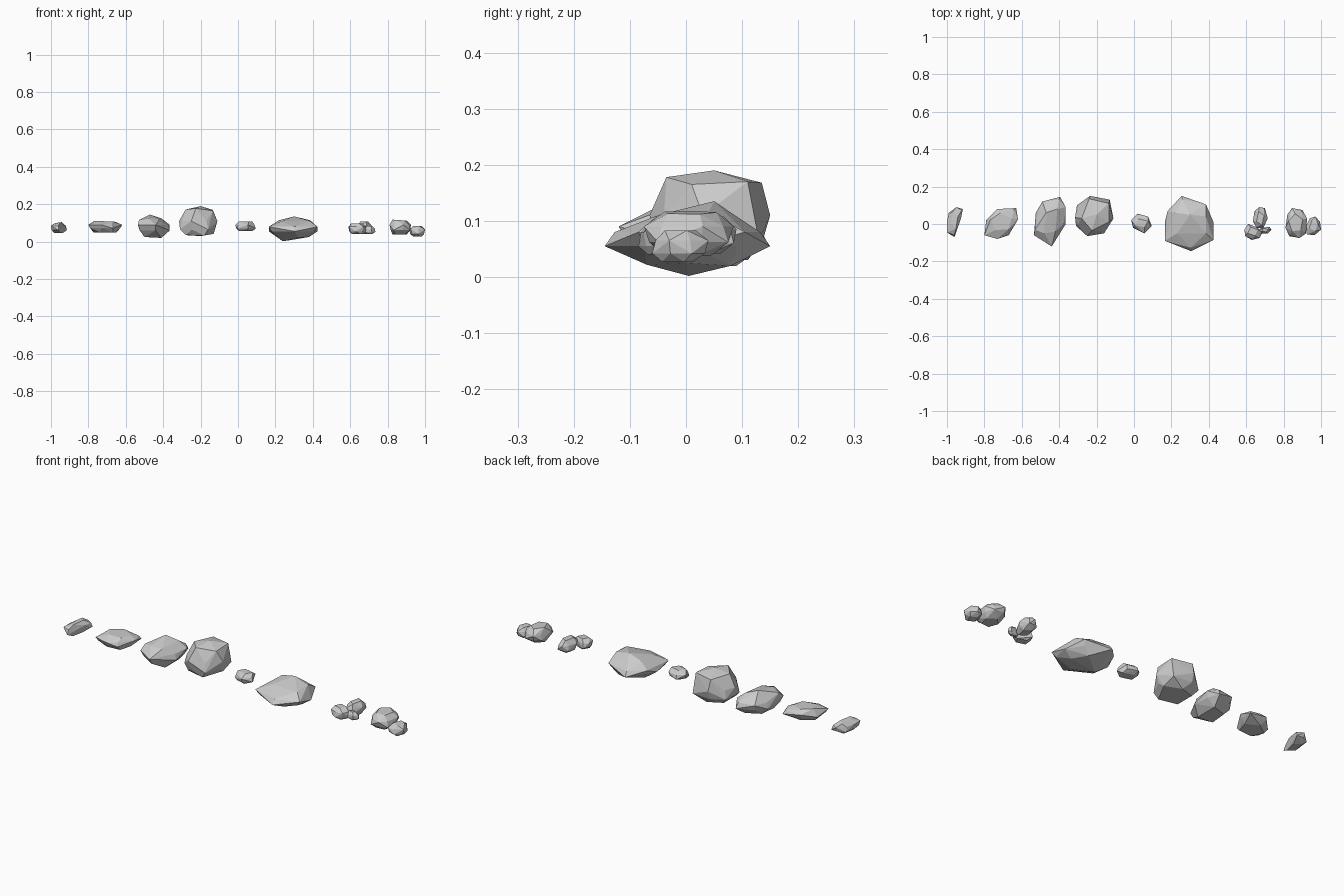
import bpy, bmesh, math


def rock(name, outline, low, high, crown, base):
    """Faceted stone: hull of a plan outline (zigzag belt), crown points and base points."""
    cx = sum(p[0] for p in outline) / len(outline)
    cy = sum(p[1] for p in outline) / len(outline)
    pts = list(crown) + list(base)
    for i, (x, y) in enumerate(outline):
        a, b = (low, high) if i % 2 else (high, low)
        pts.append((x, y, a))
        pts.append((cx + (x - cx) * 0.88, cy + (y - cy) * 0.88, b))
    bm = bmesh.new()
    for p in pts:
        bm.verts.new(p)
    res = bmesh.ops.convex_hull(bm, input=bm.verts[:])
    inner = [g for g in res["geom_interior"] if isinstance(g, bmesh.types.BMVert)]
    bmesh.ops.delete(bm, geom=inner, context='VERTS')
    bmesh.ops.dissolve_limit(bm, angle_limit=math.radians(4), verts=bm.verts[:], edges=bm.edges[:])
    bmesh.ops.recalc_face_normals(bm, faces=bm.faces[:])
    me = bpy.data.meshes.new(name)
    bm.to_mesh(me)
    bm.free()
    ob = bpy.data.objects.new(name, me)
    bpy.context.collection.objects.link(ob)


def ring(x, y, rx, ry, z, tilt=0.0, n=4, turn=0.4):
    """Small tilted cap polygon used as crown or base."""
    return [(x + rx * math.cos(turn + i * math.tau / n), y + ry * math.sin(turn + i * math.tau / n),
             z + tilt * math.cos(turn + i * math.tau / n)) for i in range(n)]


# narrow sliver at the far left
rock("sliver_stone",
     [(-1, .01), (-.99, .06), (-.95, .09), (-.915, .08), (-.925, .03), (-.96, -.07), (-1, -.045)],
     .062, .085, ring(-.96, .02, .02, .05, .102, .003), ring(-.96, .01, .025, .05, .046))

# flat stone
rock("flat_stone",
     [(-.8, -.06), (-.79, .02), (-.73, .08), (-.63, .085), (-.62, .025), (-.67, -.06), (-.73, -.08)],
     .072, .09, ring(-.71, .01, .06, .05, .109, -.003, 5), ring(-.71, 0, .065, .055, .05, 0, 5))

# tall wedge
rock("wedge_stone",
     [(-.535, -.06), (-.525, .06), (-.49, .12), (-.395, .145), (-.365, .09), (-.365, 0), (-.44, -.12)],
     .06, .09,
     [(-.47, .06, .145), (-.41, .08, .125), (-.42, -.04, .12), (-.53, -.03, .115), (-.48, -.05, .125)],
     [(-.5, -.03, .025), (-.41, -.03, .02), (-.41, .09, .02), (-.49, .06, .025)])

# large boulder
rock("boulder",
     [(-.315, .035), (-.305, .1), (-.235, .15), (-.13, .13), (-.11, .03), (-.16, -.05), (-.25, -.065),
      (-.31, -.01)],
     .065, .11,
     [(-.2, .05, .19), (-.28, .03, .172), (-.225, -.035, .178), (-.24, .135, .168), (-.135, .11, .17),
      (-.135, .01, .165)],
     [(-.28, -.02, .035), (-.18, -.04, .033), (-.13, .06, .042), (-.2, .11, .03), (-.28, .08, .035)])

# pebble
rock("pebble",
     [(-.015, .02), (.02, .055), (.075, .04), (.095, -.01), (.055, -.05), (-.005, -.02)],
     .07, .09, ring(.04, .005, .04, .025, .107), ring(.04, 0, .04, .03, .057))

# broad slab
rock("slab_stone",
     [(.165, -.09), (.165, .01), (.18, .07), (.255, .15), (.385, .105), (.425, .01), (.425, -.085),
      (.305, -.145)],
     .055, .08,
     [(.3, .05, .135), (.385, .04, .115), (.385, -.05, .11), (.22, .06, .115), (.23, -.05, .108)],
     [(.24, .005, .002), (.38, 0, .025), (.34, .08, .02), (.32, -.07, .022)])

# cluster of three small stones
rock("cluster_stone_left",
     [(.59, -.03), (.61, 0), (.65, -.015), (.69, -.04), (.67, -.075), (.63, -.085), (.595, -.065)],
     .055, .08, ring(.635, -.04, .03, .025, .098), ring(.64, -.045, .035, .025, .04))
rock("cluster_stone_back",
     [(.635, .015), (.645, .07), (.67, .09), (.7, .085), (.715, .03), (.69, -.025), (.655, -.02)],
     .06, .085, ring(.675, .03, .022, .04, .108), ring(.675, .025, .025, .04, .042))
rock("cluster_stone_chip",
     [(.665, -.035), (.69, -.02), (.725, -.015), (.735, -.03), (.715, -.05), (.68, -.05)],
     .052, .07, ring(.7, -.033, .018, .01, .085), ring(.7, -.033, .02, .01, .042))

# pair at the far right
rock("pair_stone_large",
     [(.81, -.02), (.82, .05), (.845, .085), (.9, .075), (.925, .03), (.92, -.05), (.885, -.075),
      (.83, -.065)],
     .062, .09, ring(.865, .005, .04, .05, .115, -.003, 5), ring(.865, 0, .04, .045, .038, 0, 5))
rock("pair_stone_small",
     [(.915, -.02), (.94, .03), (.97, .04), (.995, .01), (1, -.03), (.965, -.06), (.925, -.055)],
     .042, .065, ring(.96, -.01, .025, .03, .083), ring(.96, -.015, .025, .03, .027))
